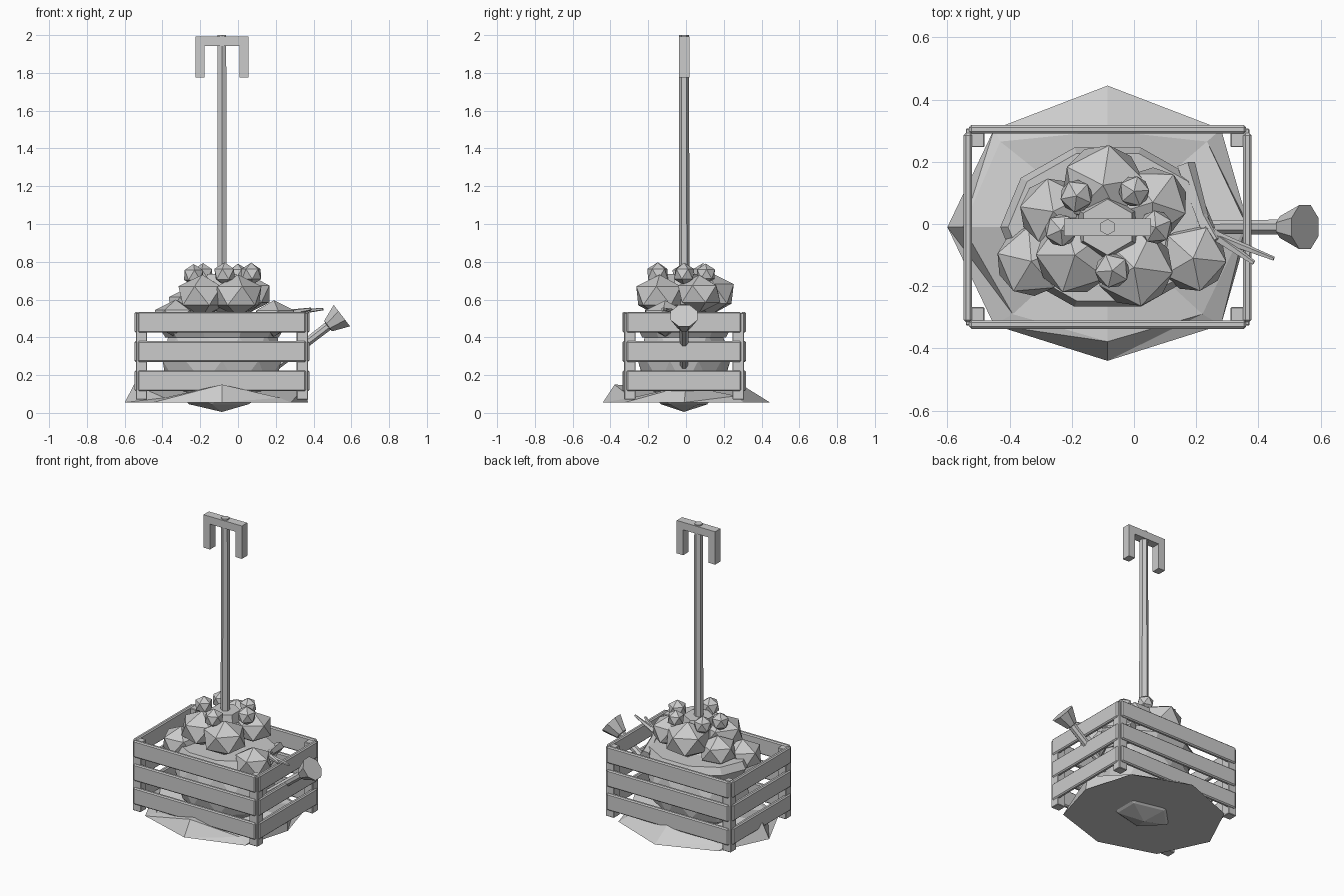
import bpy, bmesh, math, random
from mathutils import Vector, Matrix

if "Cube" in bpy.data.objects:
    bpy.data.objects.remove(bpy.data.objects["Cube"])

random.seed(4)
CX, CY = -0.085, -0.01


def make(name, bm, bevel=0):
    bmesh.ops.recalc_face_normals(bm, faces=bm.faces)
    me = bpy.data.meshes.new(name)
    bm.to_mesh(me)
    bm.free()
    ob = bpy.data.objects.new(name, me)
    bpy.context.collection.objects.link(ob)
    if bevel:
        m = ob.modifiers.new("edge", 'BEVEL')
        m.width, m.segments = bevel, 1
    return ob


def box(name, lo, hi, bevel=0):
    bm = bmesh.new()
    lo, hi = Vector(lo), Vector(hi)
    size = hi - lo
    bmesh.ops.create_cube(bm, size=1,
                          matrix=Matrix.Translation((lo + hi) / 2) @ Matrix.Diagonal((*size, 1)))
    return make(name, bm, bevel)


def tube(name, rings, sides, scale_y=1, turn=0):
    """Sides swept through (point, radius) rings along the first-to-last axis."""
    bm = bmesh.new()
    axis = Vector(rings[-1][0]) - Vector(rings[0][0])
    q = axis.to_track_quat('Z', 'Y') if abs(axis.normalized().z) < .999 else Matrix.Identity(3).to_quaternion()
    loops = []
    for p, r in rings:
        loops.append([bm.verts.new(Vector(p) + q @ Vector((
            r * math.cos(turn + math.tau * i / sides),
            r * scale_y * math.sin(turn + math.tau * i / sides), 0))) for i in range(sides)])
    for a, b in zip(loops, loops[1:]):
        for i in range(sides):
            j = (i + 1) % sides
            bm.faces.new((a[i], a[j], b[j], b[i]))
    bm.faces.new(loops[0])
    bm.faces.new(loops[-1])
    return make(name, bm)


def rock(name, c, r, sub=1, spin=True):
    bm = bmesh.new()
    bmesh.ops.create_icosphere(bm, subdivisions=sub, radius=1)
    rot = Matrix.Rotation(random.uniform(0, 6), 4, 'Z') if spin else Matrix.Identity(4)
    bmesh.ops.transform(bm, verts=bm.verts,
                        matrix=Matrix.Translation(c) @ Matrix.Diagonal((*r, 1)) @ rot)
    return make(name, bm)


# crate: corner posts, three slats per side
for i, x in enumerate((-0.541, 0.311)):
    for j, y in enumerate((-0.327, 0.247)):
        box(f"corner_post_{i}{j}", (x, y, 0.07), (x + 0.06, y + 0.06, 0.528), 0.003)
for k, z in enumerate((0.115, 0.27, 0.425)):
    for side, y in (("front", -0.337), ("back", 0.291)):
        box(f"{side}_slat_{k}", (-0.53, y, z), (0.36, y + 0.027, z + 0.11), 0.007)
    for side, x in (("left", -0.548), ("right", 0.351)):
        box(f"{side}_slat_{k}", (x, -0.315, z), (x + 0.027, 0.292, z + 0.11), 0.007)

# low ground mound: uneven eight-sided slab
outer = [(0.37, -0.01), (0.28, 0.305), (CX, 0.445), (-0.45, 0.305),
         (-0.60, -0.01), (-0.45, -0.325), (CX, -0.44), (0.28, -0.325)]
inner = [(0.36, 0.0), (0.235, 0.265), (CX, 0.30), (-0.43, 0.265),
         (-0.55, -0.01), (-0.39, -0.29), (CX, -0.378), (0.22, -0.29)]
tops = [0.145, 0.09, 0.145, 0.08, 0.15, 0.08, 0.15, 0.08]
bm = bmesh.new()
low = [bm.verts.new((x, y, 0.055)) for x, y in outer]
top = [bm.verts.new((x, y, z)) for (x, y), z in zip(inner, tops)]
mid = bm.verts.new((CX, CY, 0.13))
bm.faces.new(low)
for i in range(8):
    j = (i + 1) % 8
    bm.faces.new((low[i], low[j], top[j]))
    bm.faces.new((low[i], top[j], top[i]))
    bm.faces.new((top[i], top[j], mid))
make("ground_mound", bm)

# large filling lump and the flat bed under the rocks
rock("filling_lump", (CX, CY, 0.277), (0.33, 0.245, 0.272), 2, False)
tube("rock_bed", [((CX, CY, 0.40), 0.30), ((CX, CY, 0.47), 0.345), ((CX, CY, 0.515), 0.32)],
     10, 0.78)

# medium rocks
for i, (x, y, z, r) in enumerate([
        (-0.10, 0.125, 0.63, 0.145), (-0.19, -0.10, 0.62, 0.14), (0.00, -0.14, 0.62, 0.14),
        (0.06, 0.07, 0.63, 0.125), (-0.33, -0.12, 0.50, 0.125), (0.19, -0.11, 0.50, 0.12),
        (-0.26, 0.04, 0.57, 0.12), (CX, CY, 0.62, 0.13)]):
    rock(f"rock_{i}", (x, y, z), (r, r, r * 0.8))
# small stones on top
for i, (x, y, z, r) in enumerate([
        (-0.185, 0.09, 0.735, 0.058), (0.0, 0.105, 0.735, 0.055), (-0.07, -0.15, 0.735, 0.062),
        (0.07, -0.01, 0.735, 0.06), (-0.235, -0.02, 0.73, 0.058)]):
    rock(f"stone_{i}", (x, y, z), (r, r, r))

# pole with collar and forked top
tube("pole_collar", [((CX, CY, 0.66), 0.11), ((CX, CY, 0.735), 0.09)], 6, turn=math.pi / 6)
tube("pole", [((CX, CY, 0.45), 0.029), ((CX, CY, 2.0), 0.026)], 6, turn=math.pi / 6)
box("top_bar", (-0.225, -0.038, 1.942), (0.055, 0.018, 1.992))
for i, x in enumerate((-0.225, 0.008)):
    box(f"prong_{i}", (x, -0.038, 1.775), (x + 0.047, 0.018, 1.942))

# side spout: slim stem with a flared end
tube("spout", [((0.10, CY, 0.17), 0.022), ((0.475, CY, 0.458), 0.026),
               ((0.478, CY, 0.46), 0.038), ((0.55, CY, 0.515), 0.077)], 8, turn=math.pi / 8)

# forked twig lying over the rim
twig = [((0.165, 0.19, 0.48), (0.235, -0.03, 0.525), 0.032, 0.018),
        ((0.235, -0.02, 0.525), (0.385, -0.125, 0.55), 0.02, 0.008),
        ((0.24, -0.03, 0.525), (0.45, -0.112, 0.55), 0.018, 0.007),
        ((0.195, 0.07, 0.505), (0.265, -0.05, 0.55), 0.016, 0.008)]
for i, (a, b, r0, r1) in enumerate(twig):
    tube(f"twig_{i}", [(a, r0), (b, r1)], 5)
